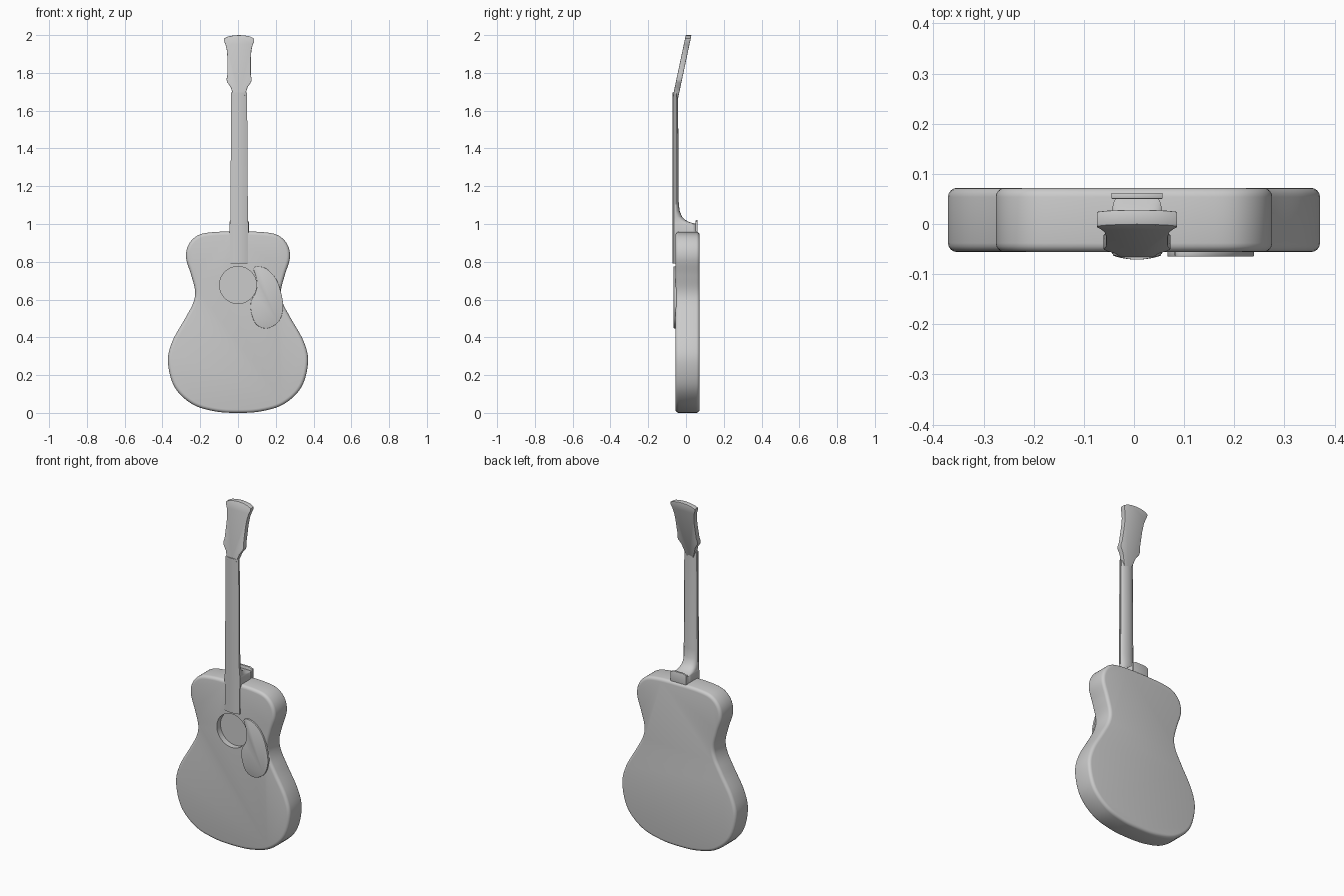
import bpy, bmesh, math
from mathutils import Vector

if "Cube" in bpy.data.objects:
    bpy.data.objects.remove(bpy.data.objects["Cube"])


def spline(pts, sub=6):
    """Closed Catmull-Rom curve through 2D points."""
    out, n = [], len(pts)
    for i in range(n):
        a, b, c, d = (Vector(pts[(i + k) % n]) for k in (-1, 0, 1, 2))
        for j in range(sub):
            t = j / sub
            out.append(0.5 * (2 * b + (c - a) * t + (2 * a - 5 * b + 4 * c - d) * t * t
                              + (3 * b - a - 3 * c + d) * t ** 3))
    return out


def mirrored(half):
    """Full outline from a half that starts and ends on the centre line."""
    return half + [(-x, z) for x, z in reversed(half[1:-1])]


def loft(name, rings, bevel=0, segments=3, angle=35):
    """Skin between rings of points, with caps and optionally rounded cap edges."""
    bm = bmesh.new()
    vr = [[bm.verts.new(p) for p in r] for r in rings]
    n = len(vr[0])
    for a, b in zip(vr, vr[1:]):
        for i in range(n):
            bm.faces.new((a[i], a[(i + 1) % n], b[(i + 1) % n], b[i]))
    caps = [bm.faces.new(vr[0]), bm.faces.new(vr[-1])]
    bmesh.ops.recalc_face_normals(bm, faces=bm.faces[:])
    if bevel:
        edges = list({e for f in caps for e in f.edges})
        bmesh.ops.bevel(bm, geom=edges, offset=bevel, segments=segments,
                        profile=0.5, affect='EDGES', clamp_overlap=True)
    me = bpy.data.meshes.new(name)
    bm.to_mesh(me)
    bm.free()
    ob = bpy.data.objects.new(name, me)
    bpy.context.collection.objects.link(ob)
    smooth(ob, angle)
    return ob


def smooth(ob, angle=35):
    bpy.ops.object.select_all(action='DESELECT')
    ob.select_set(True)
    bpy.context.view_layer.objects.active = ob
    bpy.ops.object.shade_smooth_by_angle(angle=math.radians(angle))


def plate(outline, y0, y1):
    return [[(x, y, z) for x, z in outline] for y in (y0, y1)]


CX = 0.006  # neck centre line

# body
half = [(0, 0), (.12, .008), (.24, .045), (.335, .135), (.371, .27), (.347, .38),
        (.28, .50), (.238, .58), (.227, .645), (.248, .73), (.275, .82), (.262, .89),
        (.212, .94), (.13, .957), (0, .96)]
body = loft("body", plate(spline(mirrored(half)), -.056, .072), .018, 4)

# recessed sound hole
ring = [(.098 * math.cos(i * math.tau / 64), .677 + .098 * math.sin(i * math.tau / 64))
        for i in range(64)]
cutter = loft("sound_hole_cutter", plate(ring, -.1, -.022))
cutter.hide_render = True
mod = body.modifiers.new("sound_hole", 'BOOLEAN')
mod.operation, mod.object, mod.solver = 'DIFFERENCE', cutter, 'EXACT'
bpy.context.view_layer.objects.active = body
bpy.ops.object.modifier_apply(modifier=mod.name)
bpy.data.objects.remove(cutter)
smooth(body)

# pickguard, hugging the sound hole
guard = [(.082, .768), (.12, .775), (.165, .752), (.207, .70), (.233, .615), (.238, .545),
         (.213, .48), (.153, .447), (.097, .468), (.07, .53), (.069, .59), (.092, .635),
         (.101, .68), (.094, .725)]
loft("pickguard", plate(spline(guard), -.065, -.05), .002, 2)

# fretboard with a curved front
rings = []
for z, w in ((.79, .048), (1.695, .042)):
    top = [(CX + w * t / 6, -.071 + .008 * (t / 6) ** 2, z) for t in range(-6, 7)]
    rings.append([(CX - w, -.053, z)] + top + [(CX + w, -.053, z)])
loft("fretboard", rings)

# neck: D-shaped sections sweeping into a squarer heel (z, half width, back y, roundness)
rings = []
for z, w, yb, e in ((1.69, .041, -.042, 1), (1.12, .045, -.039, 1), (1.07, .045, -.034, .95),
                    (1.04, .046, -.022, .85), (1.022, .047, -.005, .7), (1.01, .048, .018, .5),
                    (1.004, .049, .04, .35), (1.0, .05, .055, .25), (.94, .05, .055, .25)):
    ring = []
    for i in range(21):
        a = math.pi * i / 20
        c, s = math.cos(a), max(0, math.sin(a))
        ring.append((CX + w * math.copysign(abs(c) ** e, c), -.06 + (yb + .06) * s ** e, z))
    rings.append(ring)
loft("neck", rings, angle=45)

# heel cap
cap = [(CX - .051, .945), (CX + .051, .945), (CX + .051, 1.012), (CX + .03, 1.02),
       (CX - .03, 1.02), (CX - .051, 1.012)]
loft("heel_cap", plate(cap, .05, .062), .002, 2)

# headstock, leaning backwards
half = [(0, 1.68), (.03, 1.68), (.037, 1.70), (.045, 1.725), (.063, 1.75), (.067, 1.765),
        (.062, 1.79), (.062, 1.88), (.065, 1.92), (.072, 1.95), (.080, 1.968), (.080, 1.982),
        (.06, 1.992), (.03, 1.998), (0, 2.0)]
front, back = [], []
for x, z in mirrored(half):
    front.append((CX + x, -.069 + (z - 1.68) * .212, z))
    zb = z - .025 if z < 1.69 else z
    back.append((CX + x * (.7 if z < 1.69 else 1), -.039 + (zb - 1.68) * .212, zb))
loft("headstock", [front, back], .003, 2)
